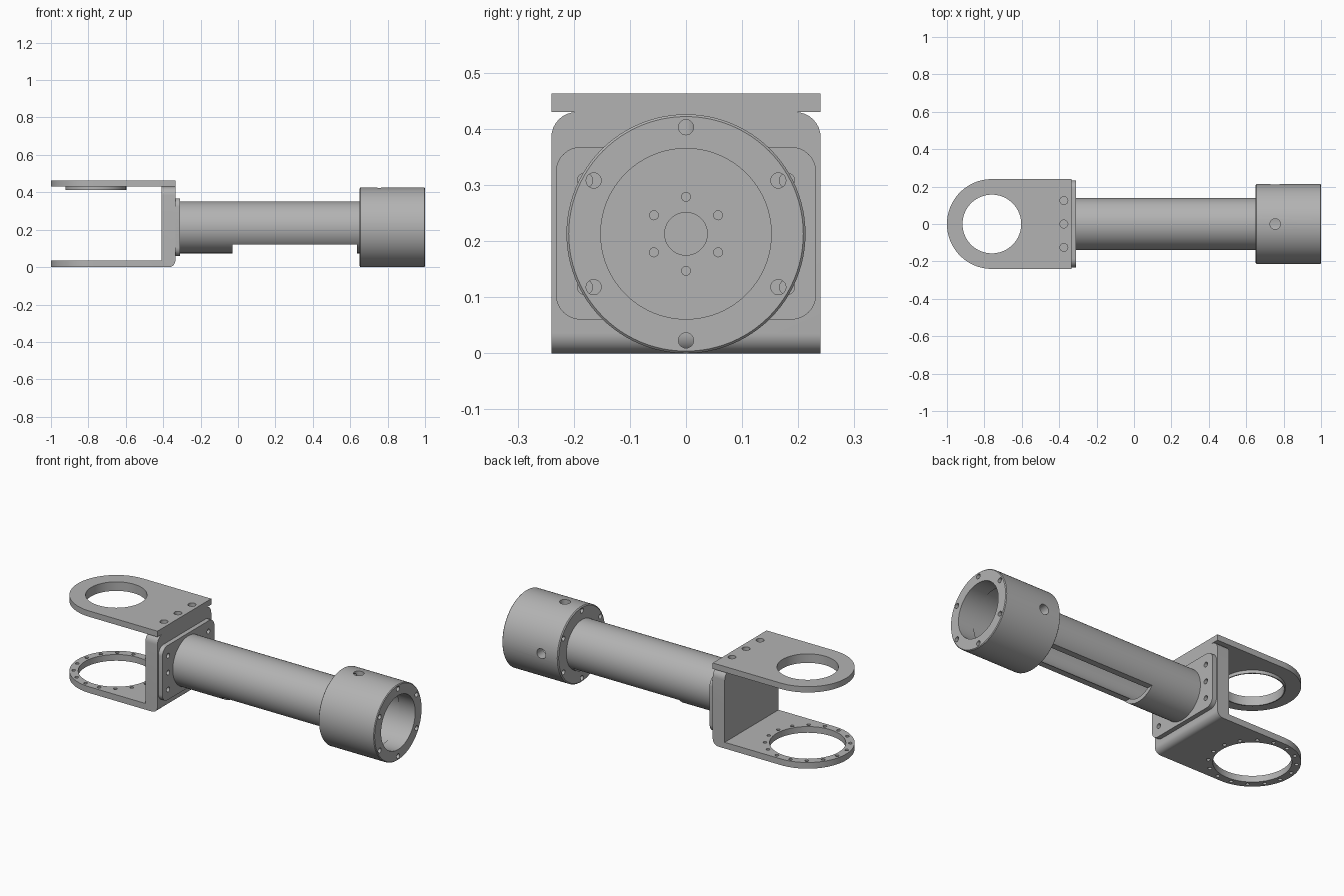
import bpy, bmesh
from math import sin, cos, pi, radians
from mathutils import Vector

cube = bpy.data.objects.get("Cube")
if cube:
    bpy.data.objects.remove(cube, do_unlink=True)

grey = bpy.data.materials.new("plain_grey")
grey.use_nodes = True
colour = (0.45, 0.45, 0.45, 1)
grey.diffuse_color = colour
grey.node_tree.nodes["Principled BSDF"].inputs["Base Color"].default_value = colour

AXIS_Z = 0.213      # height of the arm's centre line
FORK_X = -0.76      # centre of the fork eyes
X, Y, Z = "XYZ"


def to_object(name, bm):
    bmesh.ops.recalc_face_normals(bm, faces=bm.faces)
    mesh = bpy.data.meshes.new(name)
    bm.to_mesh(mesh)
    bm.free()
    obj = bpy.data.objects.new(name, mesh)
    bpy.context.collection.objects.link(obj)
    mesh.materials.append(grey)
    return obj


def place(axis, u, v, w):
    """Map outline coordinates u, v and distance w along an axis to space."""
    return {X: Vector((w, u, v)), Y: Vector((u, w, v)), Z: Vector((u, v, w))}[axis]


def add_prism(bm, axis, outline, low, high):
    ends = [[bm.verts.new(place(axis, u, v, w)) for u, v in outline] for w in (low, high)]
    n = len(outline)
    for ring in ends:
        bm.faces.new(ring)
    for i in range(n):
        j = (i + 1) % n
        bm.faces.new((ends[0][i], ends[0][j], ends[1][j], ends[1][i]))


def arc(u, v, r, start, end, steps):
    return [(u + r * cos(a), v + r * sin(a))
            for a in (radians(start + (end - start) * i / steps) for i in range(steps + 1))]


def circle(u, v, r, n=24):
    return arc(u, v, r, 0, 360, n)[:-1]


def rounded_rect(u0, u1, v0, v1, low_r, high_r):
    points = []
    for u, v, su, sv, r, start in ((u0, v0, 1, 1, low_r, 180), (u1, v0, -1, 1, low_r, 270),
                                   (u1, v1, -1, -1, high_r, 0), (u0, v1, 1, -1, high_r, 90)):
        points += arc(u + su * r, v + sv * r, r, start, start + 90, 8) if r else [(u, v)]
    return points


def prism(name, axis, outline, low, high):
    bm = bmesh.new()
    add_prism(bm, axis, outline, low, high)
    return to_object(name, bm)


def lathe(name, profile, n=96):
    """Turn a closed (x, radius) profile about the arm's centre line."""
    bm = bmesh.new()
    rings = [[bm.verts.new((x, r * cos(2 * pi * i / n), AXIS_Z + r * sin(2 * pi * i / n)))
              for i in range(n)] for x, r in profile]
    for k, ring in enumerate(rings):
        following = rings[(k + 1) % len(rings)]
        for i in range(n):
            j = (i + 1) % n
            bm.faces.new((ring[i], ring[j], following[j], following[i]))
    return to_object(name, bm)


def boolean(obj, cutters, operation="DIFFERENCE"):
    """Apply prisms (axis, outline, low, high) to an object."""
    bm = bmesh.new()
    for cutter in cutters:
        add_prism(bm, *cutter)
    tool = to_object("cutter", bm)
    tool.hide_render = True
    mod = obj.modifiers.new("cut", "BOOLEAN")
    mod.object, mod.operation, mod.solver = tool, operation, "EXACT"
    bpy.context.view_layer.objects.active = obj
    bpy.ops.object.modifier_apply(modifier=mod.name)
    bpy.data.objects.remove(tool, do_unlink=True)


def around(u, v, radius, count, offset=0):
    return [(u + radius * cos(2 * pi * i / count + offset),
             v + radius * sin(2 * pi * i / count + offset)) for i in range(count)]


# Fork plates share one outline: square at the wall, round at the eye
fork_outline = [(-0.335, -0.24), (-0.335, 0.24)] + arc(FORK_X, 0, 0.24, 90, 270, 48)

# Upper plate with eye, three screw holes and a thin collar below the eye
upper_plate = prism("upper_fork_plate", Z, fork_outline, 0.43, 0.463)
boolean(upper_plate, [(Z, circle(FORK_X, 0, 0.157, 72), 0.4, 0.5)]
        + [(Z, circle(-0.375, y, 0.021), 0.4, 0.5) for y in (-0.125, 0, 0.125)])
collar = prism("eye_collar", Z, circle(FORK_X, 0, 0.163, 72), 0.412, 0.431)
boolean(collar, [(Z, circle(FORK_X, 0, 0.157, 72), 0.4, 0.5)])

# Lower plate and wall, bent round at the lower outer edge
bend = arc(-0.37, 0.035, 0.035, 270, 360, 10)
lower_bracket = prism("lower_fork_bracket", Y,
                      [(-1, 0)] + bend + [(-0.335, 0.43), (-0.41, 0.43), (-0.41, 0.035), (-1, 0.035)],
                      -0.24, 0.24)
boolean(lower_bracket, [(Z, [(-0.3, -0.3), (-0.3, 0.3), (FORK_X, 0.3)]
                         + [(FORK_X, 0.24)] + arc(FORK_X, 0, 0.24, 90, 270, 48)[1:-1]
                         + [(FORK_X, -0.24), (FORK_X, -0.3)], -0.1, 0.6)], "INTERSECT")
boolean(lower_bracket, [(X, rounded_rect(-0.24, 0.24, -0.1, 0.43, 0, 0.045), -1.2, 0)], "INTERSECT")
boolean(lower_bracket, [(Z, circle(FORK_X, 0, 0.195, 72), -0.1, 0.1)]
        + [(Z, circle(u, v, 0.01, 16), -0.1, 0.1)
           for u, v in around(FORK_X, 0, 0.218, 16, pi / 16)])

# Mounting flange with three screw holes on each side
flange = prism("mounting_flange", X, rounded_rect(-0.232, 0.232, 0.06, 0.368, 0.045, 0.045),
               -0.336, -0.31)
boolean(flange, [(X, circle(y, z, 0.0135), -0.33, -0.2)
                 for y in (-0.18, 0.18) for z in (0.118, AXIS_Z, 0.308)])

# Hollow tube with a long opening underneath
tube = lathe("arm_tube", [(-0.311, 0.115), (-0.311, 0.139), (0.651, 0.139), (0.651, 0.115)])
boolean(tube, [(X, [(-0.2, 0), (0.2, 0), (0.2, 0.12), (-0.2, 0.12)], -0.03, 0.635)])

# Joint housing: a cup with through bolts, floor holes and two side holes
housing = lathe("joint_housing", [(0.65, 0.038), (0.65, 0.207), (0.655, 0.213), (0.996, 0.213),
                                  (1, 0.209), (1, 0.152), (0.9, 0.152), (0.9, 0.157),
                                  (0.68, 0.157), (0.68, 0.038)])
boolean(housing,
        [(X, circle(y, z, 0.0135), 0.5, 1.1) for y, z in around(0, AXIS_Z, 0.19, 6, pi / 2)]
        + [(X, circle(y, z, 0.008, 16), 0.6, 0.72) for y, z in around(0, AXIS_Z, 0.066, 6, pi / 2)])
boolean(housing, [(Z, circle(0.755, 0, 0.028, 32), AXIS_Z + 0.1, 0.6),
                  (Y, circle(0.755, AXIS_Z, 0.028, 32), 0.1, 0.4)])

# Smooth the round surfaces, keep the edges sharp
for obj in (upper_plate, collar, lower_bracket, flange, tube, housing):
    bpy.ops.object.select_all(action="DESELECT")
    obj.select_set(True)
    bpy.context.view_layer.objects.active = obj
    bpy.ops.object.shade_smooth_by_angle(angle=radians(30))
